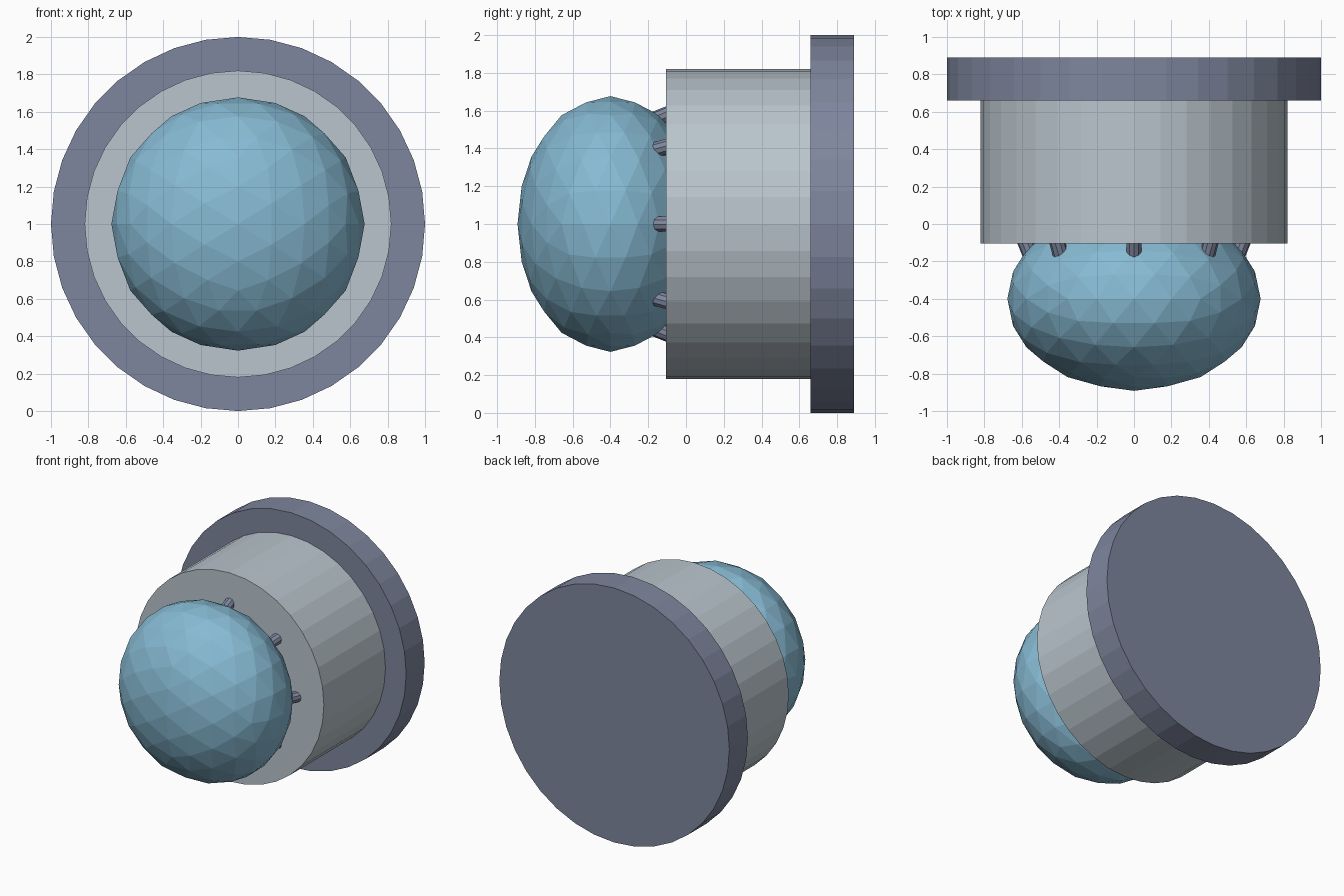
import bpy
import math
from mathutils import Matrix, Vector

cube = bpy.data.objects.get("Cube")
if cube:
    bpy.data.objects.remove(cube, do_unlink=True)


def material(name, rgb):
    mat = bpy.data.materials.new(name)
    mat.use_nodes = True
    color = (*rgb, 1.0)
    mat.diffuse_color = color
    bsdf = next(n for n in mat.node_tree.nodes if n.type == "BSDF_PRINCIPLED")
    bsdf.inputs["Base Color"].default_value = color
    return mat


slate = material("slate grey", (0.21, 0.24, 0.34))
silver = material("light grey", (0.49, 0.56, 0.61))
blue = material("sky blue", (0.24, 0.49, 0.65))

CENTRE_Z = 1.0


def rod(name, start, end, radius, sides, mat):
    """Flat-shaded cylinder running from start to end."""
    start, end = Vector(start), Vector(end)
    axis = end - start
    bpy.ops.mesh.primitive_cylinder_add(vertices=sides, radius=radius, depth=axis.length)
    obj = bpy.context.object
    obj.name = name
    turn = Vector((0, 0, 1)).rotation_difference(axis).to_matrix().to_4x4()
    obj.data.transform(Matrix.Translation((start + end) / 2) @ turn)
    obj.data.materials.append(mat)
    return obj


# Mounting flange and housing drum
rod("flange", (0, 0.66, CENTRE_Z), (0, 0.89, CENTRE_Z), 1.0, 36, slate)
rod("housing", (0, -0.105, CENTRE_Z), (0, 0.68, CENTRE_Z), 0.82, 36, silver)

# Faceted dome, turned so its edges line up with the axes
bpy.ops.mesh.primitive_ico_sphere_add(subdivisions=3, radius=1)
dome = bpy.context.object
dome.name = "dome"
tilt = Matrix.Rotation(-math.atan(2) / 2, 4, "Y")
squash = Matrix.Diagonal((0.677, 0.492, 0.677, 1))
dome.data.transform(Matrix.Translation((0, -0.4, CENTRE_Z)) @ squash @ tilt)
dome.data.materials.append(blue)

# Ring of slanted pins between the dome and the housing
PINS = 8
for i in range(PINS):
    a = math.tau * i / PINS
    ends = [(r * math.cos(a), y, CENTRE_Z + r * math.sin(a))
            for r, y in ((0.50, -0.30), (0.66, 0.10))]
    rod(f"pin_{i + 1}", *ends, 0.042, 10, slate)
